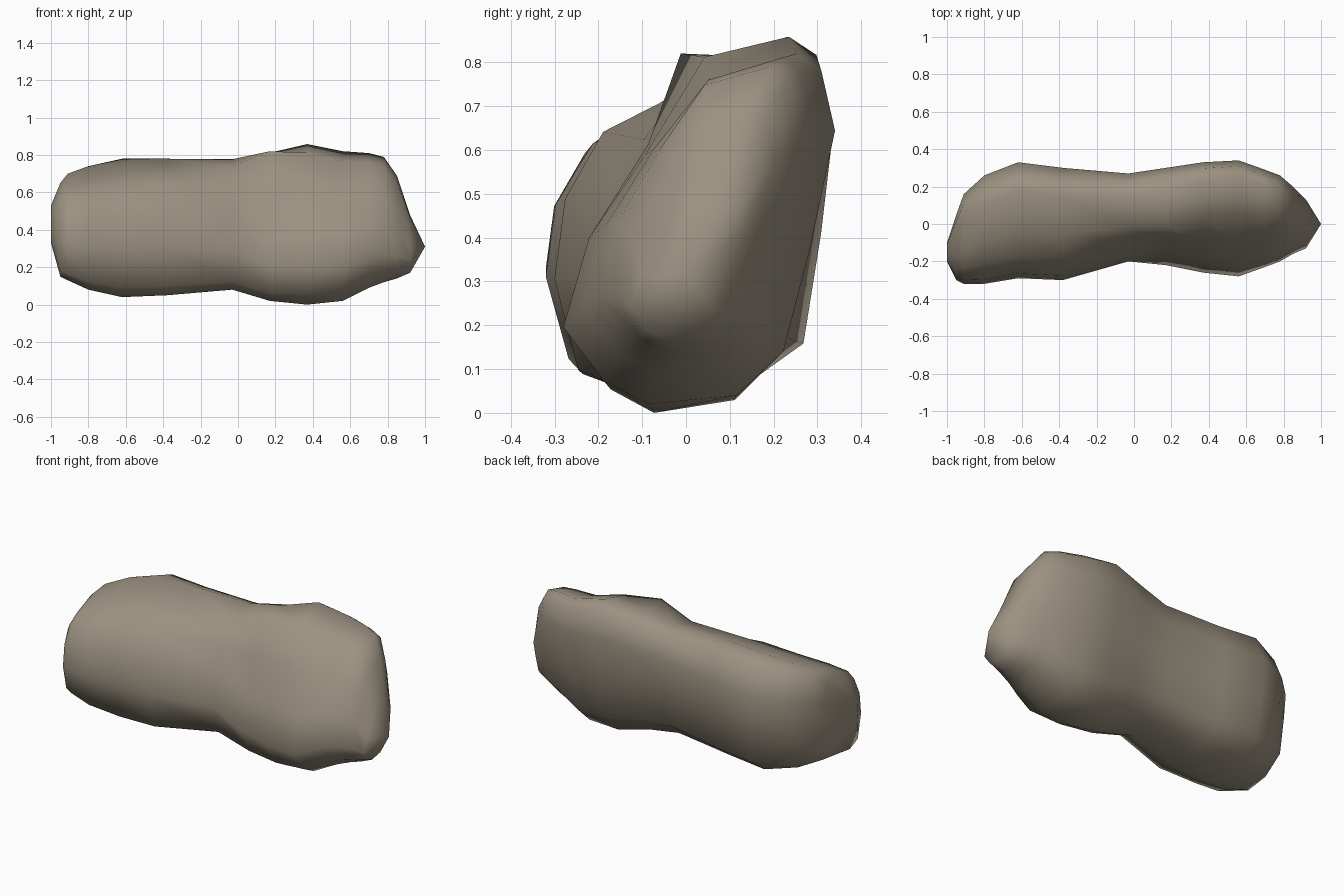
import bpy
import bmesh
from mathutils import Vector

if "Cube" in bpy.data.objects:
    bpy.data.objects.remove(bpy.data.objects["Cube"], do_unlink=True)

# Stone colour
stone = bpy.data.materials.new("warm grey stone")
stone.use_nodes = True
colour = (0.33, 0.285, 0.22, 1)
stone.diffuse_color = colour
stone.node_tree.nodes["Principled BSDF"].inputs["Base Color"].default_value = colour

# Outlines of the lobes and waist in a unit square, from the lower front corner round
ROUND_LOBE = [(-1, -.3), (-.82, -.87), (-.4, -1), (.4, -.92), (.8, -.68), (.93, 0),
              (1, .5), (.78, .92), (.5, 1), (-.2, .8), (-.63, .62), (-.92, .2)]
WAIST = [(-1, -.53), (-.7, -.9), (-.35, -1), (.2, -.86), (.65, -.6), (.85, 0),
         (1, .56), (.85, .9), (.5, .98), (-.2, 1), (-.45, .45), (-.72, -.08)]
SLANTED_LOBE = [(-1, -.56), (-.7, -.87), (-.37, -1), (.27, -.95), (.62, -.7), (.82, -.1),
                (1, .56), (.9, .9), (.72, 1), (.08, .86), (-.4, .42), (-.81, -.05)]
OUTLINES = [ROUND_LOBE, WAIST, SLANTED_LOBE]

# Cross-sections along the boulder: x, front y, back y, bottom z, top z, outline
SECTIONS = [
    (-1.0, -.20, -.10, .33, .53, 0),
    (-.95, -.30, .05, .15, .65, 0),
    (-.91, -.32, .16, .13, .70, 0),
    (-.80, -.32, .26, .08, .74, 0),
    (-.62, -.29, .33, .04, .78, 0),
    (-.38, -.30, .30, .05, .78, 0),
    (-.03, -.20, .27, .08, .78, .4),
    (.17, -.22, .30, .02, .82, 1),
    (.37, -.26, .33, .00, .86, 1.8),
    (.56, -.28, .34, .02, .82, 2),
    (.70, -.23, .29, .09, .81, 2),
    (.78, -.20, .26, .12, .79, 1.9),
    (.85, -.16, .20, .14, .69, 1.8),
    (.92, -.13, .13, .17, .48, 1.6),
]


def section_ring(bm, x, front, back, low, high, outline):
    """Blend neighbouring outlines and fit them to the section's bounds."""
    first = min(int(outline), 1)
    ring = []
    for a, b in zip(OUTLINES[first], OUTLINES[first + 1]):
        u, v = Vector(a).lerp(Vector(b), outline - first)
        y = (front + back + u * (back - front)) / 2
        z = (low + high + v * (high - low)) / 2
        ring.append(bm.verts.new((x, y, z)))
    return ring


def around(ring):
    """Neighbouring pairs of vertices round a ring."""
    return zip(ring, ring[1:] + ring[:1])


# Boulder body lofted through the sections
bm = bmesh.new()
rings = [section_ring(bm, *s) for s in SECTIONS]
for near, far in zip(rings, rings[1:]):
    for (a, b), (c, d) in zip(around(near), around(far)):
        bm.faces.new((a, b, d, c))

# Blunt right end and pointed left end
bm.faces.new(rings[0])
tip = bm.verts.new((1, 0, .31))
for a, b in around(rings[-1]):
    bm.faces.new((a, b, tip))

bmesh.ops.recalc_face_normals(bm, faces=bm.faces)
for face in bm.faces:
    face.smooth = True

mesh = bpy.data.meshes.new("boulder")
bm.to_mesh(mesh)
bm.free()
mesh.materials.append(stone)
boulder = bpy.data.objects.new("boulder", mesh)
bpy.context.scene.collection.objects.link(boulder)
